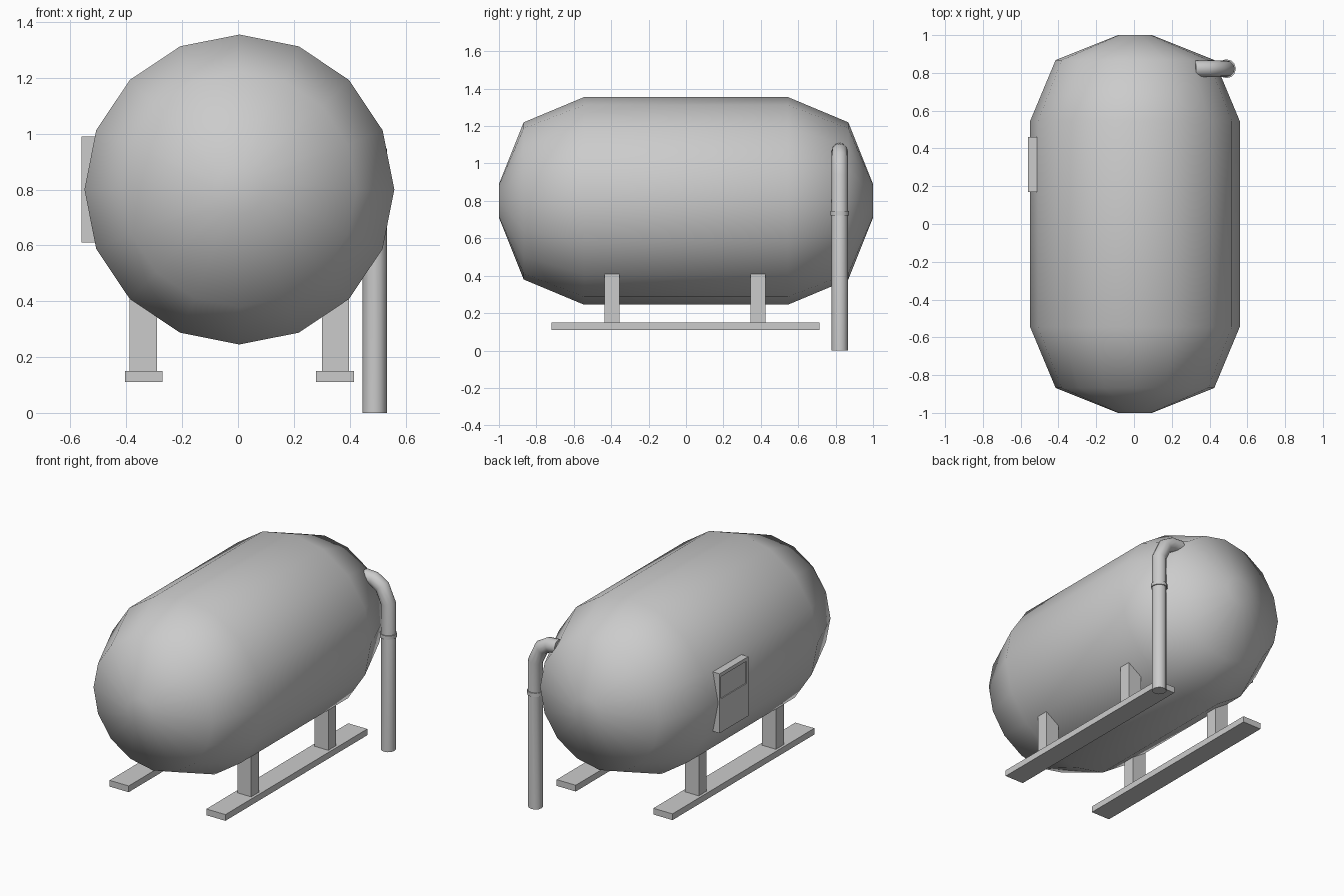
import bpy, bmesh, math
from mathutils import Vector

if "Cube" in bpy.data.objects:
    bpy.data.objects.remove(bpy.data.objects["Cube"])

CX = 0.005  # centre line of tank and skids


def finish(obj, angle):
    bpy.ops.object.select_all(action='DESELECT')
    obj.select_set(True)
    bpy.context.view_layer.objects.active = obj
    bpy.ops.object.shade_smooth_by_angle(angle=math.radians(angle))


def mesh_object(name, bm):
    bmesh.ops.recalc_face_normals(bm, faces=bm.faces)
    me = bpy.data.meshes.new(name)
    bm.to_mesh(me)
    bm.free()
    obj = bpy.data.objects.new(name, me)
    bpy.context.collection.objects.link(obj)
    return obj


def box(name, lo, hi):
    bm = bmesh.new()
    bmesh.ops.create_cube(bm, size=1)
    lo, hi = Vector(lo), Vector(hi)
    for v in bm.verts:
        v.co = (lo + hi) / 2 + Vector(a * b for a, b in zip(v.co, hi - lo))
    return mesh_object(name, bm)


def loft(name, rings):
    """Skin a list of equal-length rings of points and cap both ends."""
    bm = bmesh.new()
    loops = [[bm.verts.new(p) for p in r] for r in rings]
    n = len(loops[0])
    for a, b in zip(loops, loops[1:]):
        for i in range(n):
            j = (i + 1) % n
            bm.faces.new((a[i], a[j], b[j], b[i]))
    bm.faces.new(loops[0])
    bm.faces.new(loops[-1])
    return mesh_object(name, bm)


# Tank: 16-sided capsule along y
profile = [(-1.0, 0.09), (-0.868, 0.42), (-0.545, 0.555),
           (0.545, 0.555), (0.868, 0.42), (1.0, 0.09)]
tank = loft("tank", [[(CX + r * math.sin(i * math.tau / 16), y,
                       0.8 + r * math.cos(i * math.tau / 16))
                      for i in range(16)] for y, r in profile])
finish(tank, 80)

# Skid rails and support posts on both sides
for side, s in (("left", -1), ("right", 1)):
    def part(name, x0, x1, y0, y1, z0, z1):
        xs = sorted((CX + s * x0, CX + s * x1))
        box(name, (xs[0], y0, z0), (xs[1], y1, z1))
    part(side + "_skid_rail", 0.275, 0.41, -0.72, 0.715, 0.11, 0.15)
    for end, y in (("front", -0.395), ("back", 0.385)):
        part(f"{side}_{end}_post", 0.295, 0.393, y - 0.04, y + 0.04, 0.15, 0.408)


# Pipe: round section swept along a bent path in the xz plane
def tube(name, path, radius, y, n=12):
    pts = [Vector((x, 0, z)) for x, z in path]
    rings = []
    for k, p in enumerate(pts):
        d0 = (p - pts[k - 1]).normalized() if k else None
        d1 = (pts[k + 1] - p).normalized() if k < len(pts) - 1 else None
        d0, d1 = d0 or d1, d1 or d0
        t = (d0 + d1).normalized()
        side = t.cross(Vector((0, 1, 0))) / t.dot(d0)  # mitred joint
        rings.append([p + Vector((0, y, 0))
                      + side * radius * math.cos(i * math.tau / n)
                      + Vector((0, radius * math.sin(i * math.tau / n), 0))
                      for i in range(n)])
    obj = loft(name, rings)
    finish(obj, 50)
    return obj


tube("drain_pipe", [(0.489, 0), (0.489, 0.935), (0.445, 1.03),
                    (0.39, 1.062), (0.325, 1.066)], 0.044, 0.822)
tube("pipe_collar", [(0.489, 0.722), (0.489, 0.746)], 0.05, 0.822)

# Control panel with a shallow recessed window in its upper half
panel = box("control_panel", (-0.56, 0.17, 0.61), (-0.505, 0.46, 0.99))
cutter = box("panel_window_cutter", (-0.60, 0.19, 0.825), (-0.554, 0.445, 0.967))
cutter.hide_render = True
cutter.hide_viewport = True
cutter.display_type = 'WIRE'
cut = panel.modifiers.new("window", 'BOOLEAN')
cut.operation = 'DIFFERENCE'
cut.solver = 'EXACT'
cut.object = cutter
